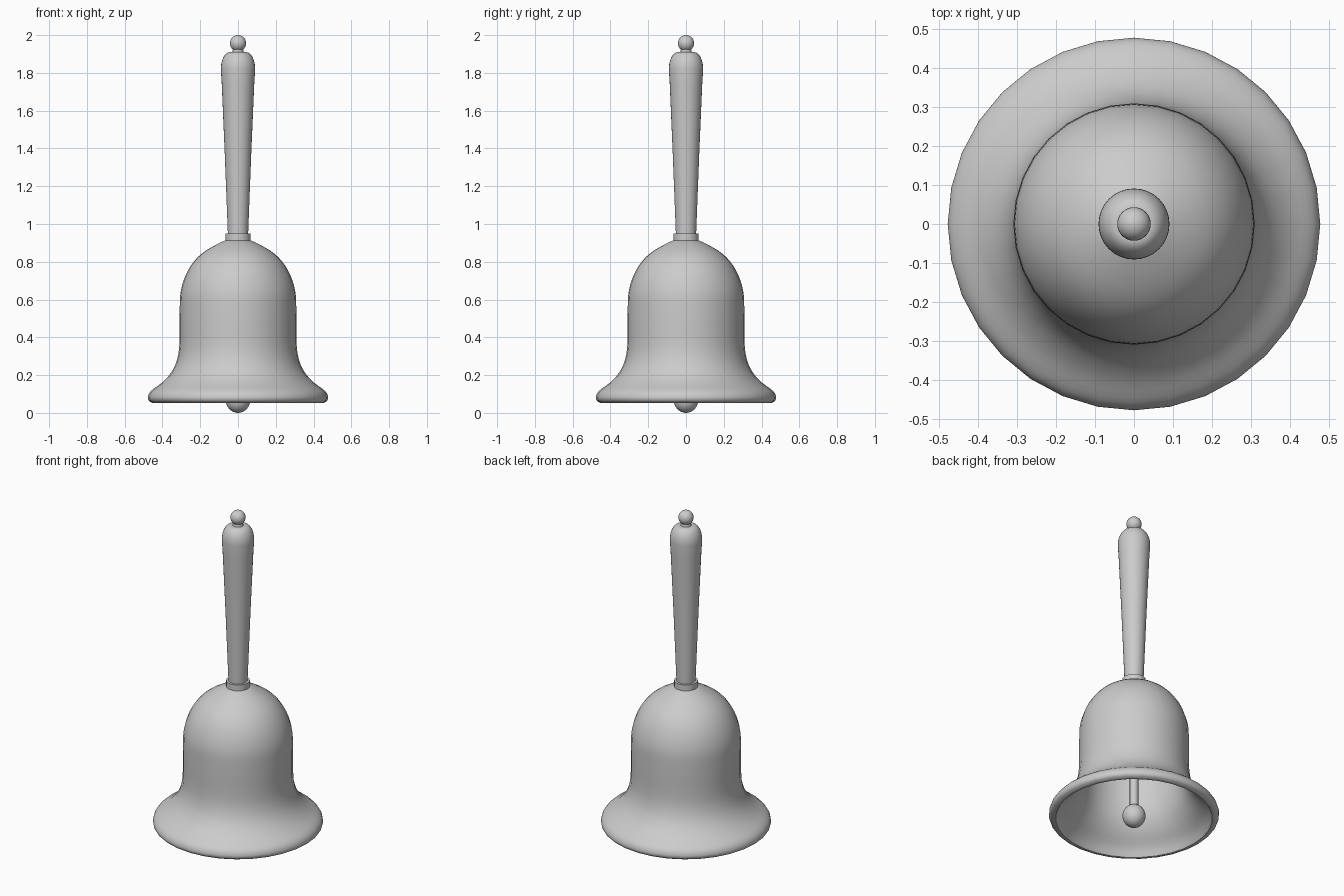
import bpy, bmesh, math
from mathutils import Vector

if "Cube" in bpy.data.objects:
    bpy.data.objects.remove(bpy.data.objects["Cube"])


def smooth_path(pts, steps=4):
    """Catmull-Rom curve through profile points."""
    p = [Vector(q) for q in pts]
    p = [2 * p[0] - p[1]] + p + [2 * p[-1] - p[-2]]
    out = []
    for i in range(1, len(p) - 2):
        a, b, c, d = p[i - 1:i + 3]
        for s in range(steps):
            t = s / steps
            out.append(0.5 * (2 * b + (c - a) * t + (2 * a - 5 * b + 4 * c - d) * t * t
                              + (3 * b - a - 3 * c + d) * t ** 3))
    return out + [p[-2]]


def arc(radius, z, start, end, n=8):
    """Circular profile arc, angles in degrees from the horizontal."""
    angles = [math.radians(start + (end - start) * i / n) for i in range(n + 1)]
    return [(radius * math.cos(a), z + radius * math.sin(a)) for a in angles]


def lathe(name, profile, sides=32):
    """Spin an (r, z) profile, listed from bottom to top, around the z axis."""
    bm = bmesh.new()
    verts = [bm.verts.new((max(r, 0), 0, z)) for r, z in profile]
    edges = [bm.edges.new(e) for e in zip(verts, verts[1:])]
    bmesh.ops.spin(bm, geom=verts + edges, cent=(0, 0, 0), axis=(0, 0, 1),
                   angle=2 * math.pi, steps=sides, use_duplicate=False)
    bmesh.ops.remove_doubles(bm, verts=bm.verts, dist=1e-4)
    bmesh.ops.recalc_face_normals(bm, faces=bm.faces)
    mesh = bpy.data.meshes.new(name)
    bm.to_mesh(mesh)
    bm.free()
    obj = bpy.data.objects.new(name, mesh)
    bpy.context.collection.objects.link(obj)
    bpy.ops.object.select_all(action='DESELECT')
    obj.select_set(True)
    bpy.context.view_layer.objects.active = obj
    bpy.ops.object.shade_smooth_by_angle(angle=math.radians(40))
    return obj


# Hollow bell: inner wall from crown to mouth, then rounded lip and outer wall
inner = smooth_path([(0, 0.885), (0.07, 0.88), (0.16, 0.835), (0.235, 0.755),
                     (0.272, 0.65), (0.28, 0.52), (0.28, 0.36), (0.30, 0.25),
                     (0.345, 0.17), (0.41, 0.10), (0.44, 0.053)])
outer = smooth_path([(0.455, 0.053), (0.472, 0.064), (0.477, 0.085), (0.46, 0.117),
                     (0.397, 0.165), (0.35, 0.22), (0.322, 0.285), (0.31, 0.37),
                     (0.309, 0.53), (0.302, 0.65), (0.262, 0.76), (0.19, 0.845),
                     (0.07, 0.912), (0, 0.92)])
lathe("bell", inner + outer)

# Collar between bell and handle
lathe("collar", [(0, 0.90), (0.066, 0.90), (0.066, 0.95), (0, 0.95)])

# Tapered handle with a domed top
dome = [(0.042 + 0.049 * math.cos(a), 1.82 + 0.09 * math.sin(a))
        for a in [math.radians(11.25 * i) for i in range(9)]]
lathe("handle", [(0, 0.93), (0.053, 0.93), (0.070, 1.37), (0.086, 1.74)] + dome + [(0, 1.91)])

# Finial neck and ball
lathe("finial_neck", [(0, 1.90), (0.032, 1.90), (0.026, 1.93), (0, 1.93)])
lathe("finial_ball", arc(0.043, 1.957, -90, 90, 16))

# Clapper rod and ball
lathe("clapper_rod", [(0, 0.10), (0.024, 0.10), (0.024, 0.89), (0, 0.89)], 16)
lathe("clapper_ball", [(r * 0.95, z) for r, z in arc(0.068, 0.068, -90, 90, 16)])
